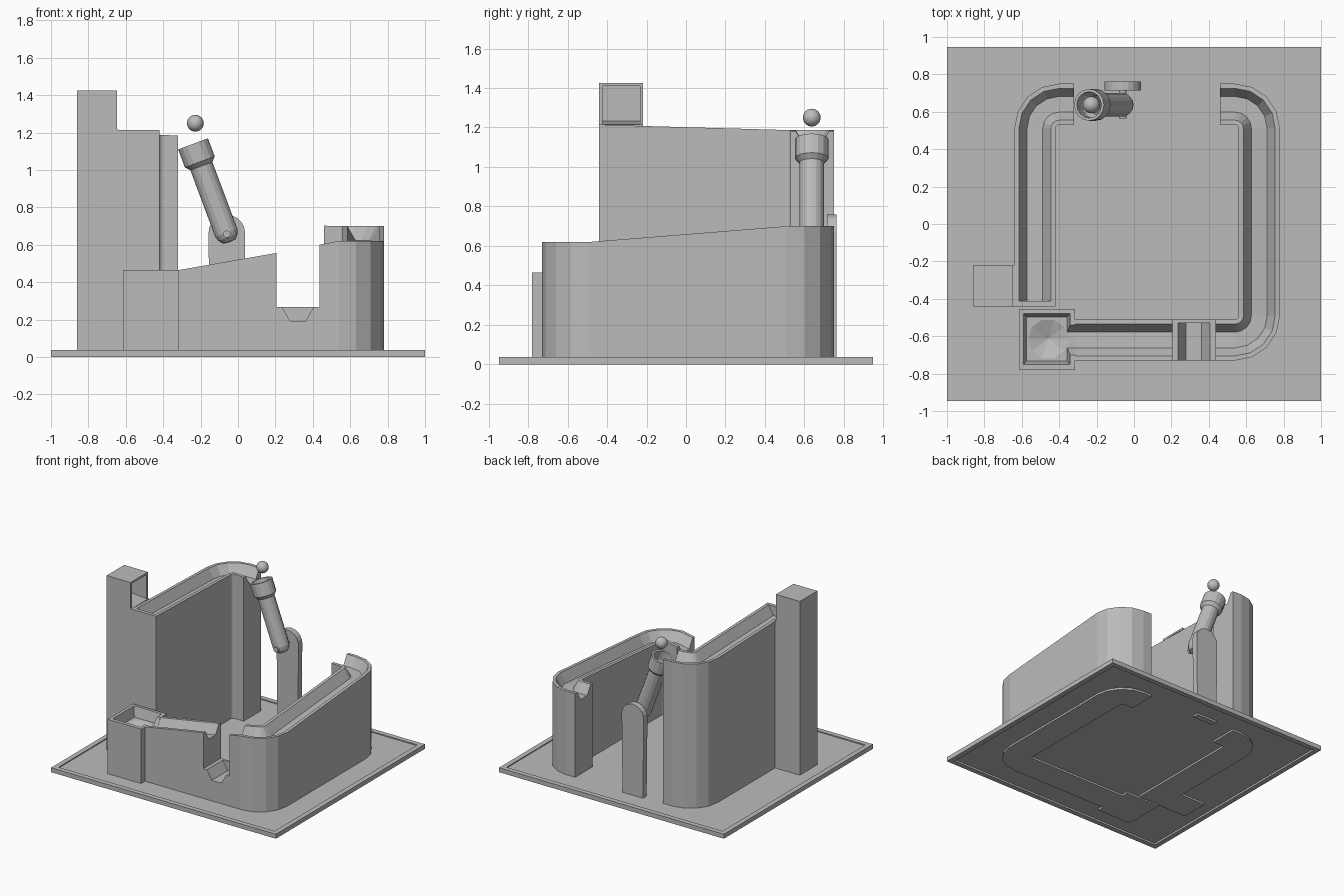
import bpy, bmesh, math
from mathutils import Matrix

if "Cube" in bpy.data.objects:
    bpy.data.objects.remove(bpy.data.objects["Cube"])

grey = bpy.data.materials.new("plain_grey")
grey.diffuse_color = (0.5, 0.5, 0.5, 1)
grey.use_nodes = True
grey.node_tree.nodes["Principled BSDF"].inputs["Base Color"].default_value = grey.diffuse_color


def finish(name, bm):
    bmesh.ops.remove_doubles(bm, verts=bm.verts, dist=1e-5)
    bmesh.ops.recalc_face_normals(bm, faces=bm.faces)
    me = bpy.data.meshes.new(name)
    bm.to_mesh(me)
    bm.free()
    me.materials.append(grey)
    ob = bpy.data.objects.new(name, me)
    bpy.context.collection.objects.link(ob)
    return ob


def loft(name, rings, caps=True):
    """Skin a list of closed rings of points."""
    bm = bmesh.new()
    vs = [[bm.verts.new(p) for p in r] for r in rings]
    n = len(vs[0])
    for a, b in zip(vs, vs[1:]):
        for i in range(n):
            j = (i + 1) % n
            bm.faces.new((a[i], a[j], b[j], b[i]))
    if caps:
        bm.faces.new(vs[0])
        bm.faces.new(vs[-1])
    return finish(name, bm)


def prism(name, profile, axis, a, b):
    """Extrude a profile: (y,z) along x, or (x,z) along y."""
    put = (lambda p, t: (t, p[0], p[1])) if axis == 'x' else (lambda p, t: (p[0], t, p[1]))
    return loft(name, [[put(p, t) for p in profile] for t in (a, b)])


def boxes(name, *specs):
    """One object from boxes given as (x0, x1, y0, y1, z0, z1)."""
    bm = bmesh.new()
    for x0, x1, y0, y1, z0, z1 in specs:
        m = Matrix.Translation(((x0 + x1) / 2, (y0 + y1) / 2, (z0 + z1) / 2))
        m = m @ Matrix.Diagonal((x1 - x0, y1 - y0, z1 - z0, 1))
        bmesh.ops.create_cube(bm, size=1, matrix=m)
    bmesh.ops.recalc_face_normals(bm, faces=bm.faces)
    me = bpy.data.meshes.new(name)
    bm.to_mesh(me)
    bm.free()
    me.materials.append(grey)
    ob = bpy.data.objects.new(name, me)
    bpy.context.collection.objects.link(ob)
    return ob


def track(name, path, half=0.11):
    """Wall with a channel in its top; path points are (x, y, top z, side angle)."""
    rings = []
    for x, y, z, ang in path:
        c, s = math.cos(math.radians(ang)), math.sin(math.radians(ang))
        prof = [(-half, 0), (-half, z), (-0.085, z), (-0.042, z - 0.075),
                (0.042, z - 0.075), (0.085, z), (half, z), (half, 0)]
        rings.append([(x + c * o, y + s * o, h) for o, h in prof])
    return loft(name, rings)


def corner(cx, cy, a0, a1, z, r=0.13, steps=4):
    pts = []
    for i in range(steps + 1):
        a = a0 + (a1 - a0) * i / steps
        pts.append((cx + r * math.cos(math.radians(a)),
                    cy + r * math.sin(math.radians(a)), z, a))
    return pts


def lathe(name, profile, steps=16):
    bm = bmesh.new()
    rings = []
    for i in range(steps):
        a = 2 * math.pi * i / steps
        rings.append([bm.verts.new((r * math.cos(a), r * math.sin(a), z)) for r, z in profile])
    for i in range(steps):
        a, b = rings[i], rings[(i + 1) % steps]
        for k in range(len(profile) - 1):
            if profile[k][0] == 0:
                bm.faces.new((a[k], a[k + 1], b[k + 1]))
            elif profile[k + 1][0] == 0:
                bm.faces.new((a[k], a[k + 1], b[k]))
            else:
                bm.faces.new((a[k], a[k + 1], b[k + 1], b[k]))
    return finish(name, bm)


def cut(ob, cutter):
    cutter.hide_render = True
    mod = ob.modifiers.new("cut", 'BOOLEAN')
    mod.operation = 'DIFFERENCE'
    mod.solver = 'EXACT'
    mod.object = cutter
    bpy.context.view_layer.objects.active = ob
    bpy.ops.object.modifier_apply(modifier=mod.name)
    bpy.data.objects.remove(cutter)


# base: thin floor inside a slightly taller rim
boxes("base_floor", (-0.96, 0.96, -0.907, 0.907, 0.015, 0.028))
boxes("base_rim",
      (-1, 1, -0.947, -0.907, 0, 0.036), (-1, 1, 0.907, 0.947, 0, 0.036),
      (-1, -0.96, -0.907, 0.907, 0, 0.036), (0.96, 1, -0.907, 0.907, 0, 0.036))

# tall left track with closed start
track("tall_track", [(-0.53, -0.412, 1.213, 180)] + corner(-0.40, 0.51, 180, 90, 1.187)
      + [(-0.32, 0.64, 1.183, 90)])
boxes("tall_track_end", (-0.64, -0.42, -0.44, -0.412, 0, 1.214))

# start tower with a chamber opening towards the tall track
prism("tower_column", [(-0.86, 0), (-0.64, 0), (-0.64, 1.215), (-0.86, 1.235)], 'y', -0.44, -0.218)
boxes("tower_chamber",
      (-0.86, -0.845, -0.44, -0.218, 1.2, 1.425),
      (-0.845, -0.648, -0.44, -0.424, 1.2, 1.41),
      (-0.845, -0.648, -0.234, -0.218, 1.2, 1.41),
      (-0.845, -0.648, -0.44, -0.218, 1.41, 1.425))

# right track, from the back round to the front
track("right_track", [(0.46, 0.64, 0.702, 90)] + corner(0.54, 0.51, 90, 0, 0.70)
      + corner(0.54, -0.49, 0, -90, 0.62) + [(0.435, -0.62, 0.60, -90)])

# front track and the low cross trough in the gap
track("front_track", [(0.205, -0.62, 0.556, -90), (-0.315, -0.62, 0.465, -90)])
track("gap_trough", [(0.32, -0.73, 0.268, 0), (0.32, -0.528, 0.268, 0)], half=0.115)
boxes("gap_trough_end", (0.205, 0.435, -0.528, -0.51, 0, 0.268))

# catch box with sloped tray, round dish and an inlet
cx, cy = -0.4655, -0.615
catch = boxes("catch_box", (-0.615, -0.315, -0.78, -0.455, 0, 0.465))
tray = loft("tray_cutter", [[(cx + sx * hx, cy + sy * hy, z) for sx, sy in
                            ((-1, -1), (1, -1), (1, 1), (-1, 1))]
                           for hx, hy, z in ((0.108, 0.117, 0.385), (0.126, 0.138, 0.475))])
cut(catch, tray)
dish = lathe("dish_cutter", [(0, 0.345), (0.115, 0.388), (0, 0.388)], 10)
dish.data.transform(Matrix.Translation((cx + 0.005, cy, 0)))
cut(catch, dish)
inlet = prism("inlet_cutter", [(-0.705, 0.475), (-0.662, 0.388), (-0.578, 0.388), (-0.535, 0.475)],
              'x', -0.40, -0.30)
cut(catch, inlet)

# tipping tube
tube = lathe("tipping_tube", [
    (0, -0.046), (0.035, -0.042), (0.055, -0.018), (0.063, 0.008), (0.063, 0.388), (0.085, 0.412),
    (0.085, 0.515), (0.07, 0.515), (0.07, 0.43), (0.05, 0.40), (0.05, 0.03), (0, 0.03)])
tube.data.transform(Matrix.Translation((-0.06, 0.637, 0.657))
                    @ Matrix.Rotation(math.radians(-20.5), 4, 'Y'))

# pivot post with rounded top, and its axle
post = [(-0.06 + 0.098 * math.cos(math.pi * i / 10), 0.662 + 0.098 * math.sin(math.pi * i / 10))
        for i in range(11)]
prism("pivot_post", [(0.03, 0)] + post + [(-0.15, 0)], 'y', 0.715, 0.763)
axle = [(-0.06 + 0.02 * math.cos(math.pi * i / 6), 0.657 + 0.02 * math.sin(math.pi * i / 6))
        for i in range(12)]
prism("pivot_axle", axle, 'y', 0.565, 0.72)

# ball above the tube
bpy.ops.mesh.primitive_uv_sphere_add(segments=24, ring_count=16, radius=0.045,
                                     location=(-0.228, 0.637, 1.25))
ball = bpy.context.object
ball.name = "ball"
ball.data.materials.append(grey)
bpy.ops.object.shade_smooth_by_angle()
